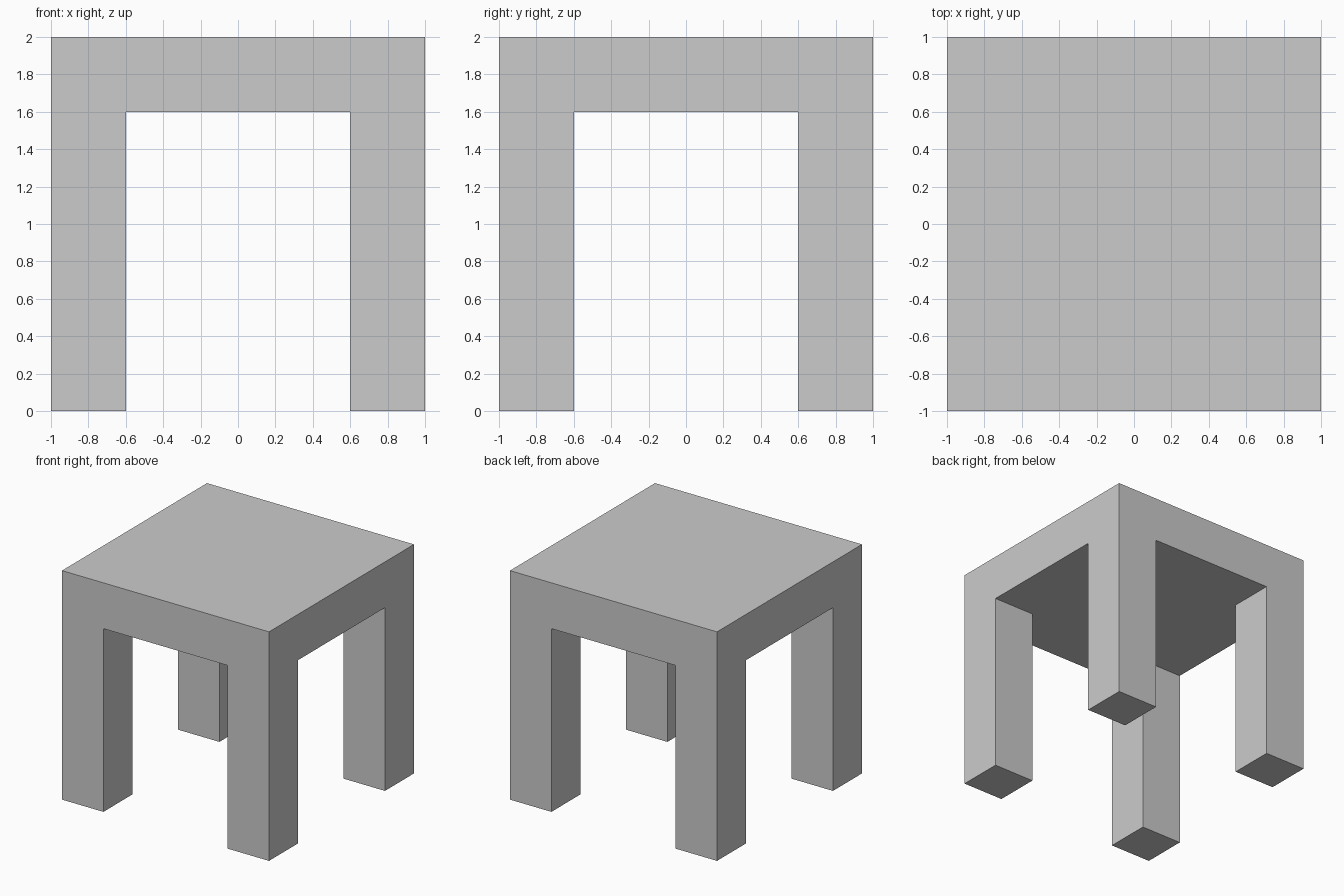
import bpy
import bmesh
from mathutils import Matrix, Vector

if "Cube" in bpy.data.objects:
    bpy.data.objects.remove(bpy.data.objects["Cube"])

HALF = 1.0      # half width of the top
INNER = 0.6     # inner face of the legs
HEIGHT = 2.0
UNDER = 1.6     # underside of the top

bm = bmesh.new()

# Thick square top
thick = HEIGHT - UNDER
bmesh.ops.create_cube(bm, size=1.0, matrix=Matrix.Translation((0, 0, UNDER + thick / 2))
                      @ Matrix.Diagonal((2 * HALF, 2 * HALF, thick, 1)))

# Loop cuts along the inner leg faces
for axis in (Vector((1, 0, 0)), Vector((0, 1, 0))):
    for side in (-INNER, INNER):
        bmesh.ops.bisect_plane(bm, geom=bm.verts[:] + bm.edges[:] + bm.faces[:],
                               plane_co=axis * side, plane_no=axis)

# Four legs extruded down from the corner faces of the underside
bm.normal_update()
corners = []
for f in bm.faces:
    c = f.calc_center_median()
    if f.normal.z < -0.9 and abs(c.x) > INNER and abs(c.y) > INNER:
        corners.append(f)
legs = bmesh.ops.extrude_discrete_faces(bm, faces=corners)["faces"]
for v in {v for f in legs for v in f.verts}:
    v.co.z = 0.0

bmesh.ops.remove_doubles(bm, verts=bm.verts[:], dist=1e-5)
bmesh.ops.recalc_face_normals(bm, faces=bm.faces[:])

mesh = bpy.data.meshes.new("table")
bm.to_mesh(mesh)
bm.free()
table = bpy.data.objects.new("table", mesh)
bpy.context.collection.objects.link(table)
